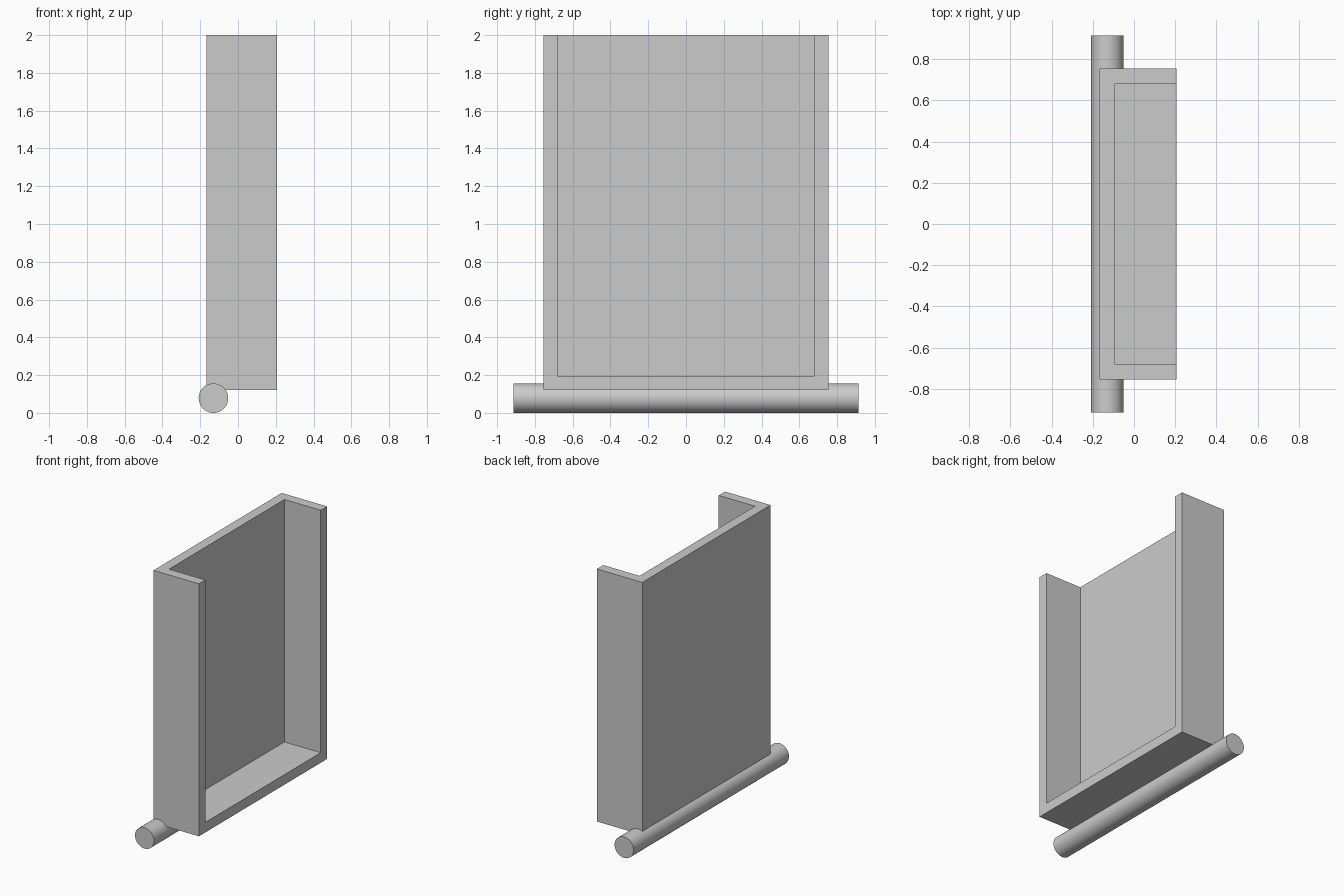
import bpy
import bmesh
from math import radians
from mathutils import Matrix

default = bpy.data.objects.get("Cube")
if default:
    bpy.data.objects.remove(default, do_unlink=True)

grey = bpy.data.materials.new("plain grey")
grey.use_nodes = True
colour = (0.6, 0.6, 0.6, 1)
grey.diffuse_color = colour
grey.node_tree.nodes["Principled BSDF"].inputs["Base Color"].default_value = colour


def add_object(name, bm):
    bmesh.ops.recalc_face_normals(bm, faces=bm.faces)
    mesh = bpy.data.meshes.new(name)
    bm.to_mesh(mesh)
    bm.free()
    mesh.materials.append(grey)
    obj = bpy.data.objects.new(name, mesh)
    bpy.context.collection.objects.link(obj)
    return obj


# Tray: a solid block, hollowed so that it opens to +x and to the top
back, mouth = -0.168, 0.206
half_width, base, top = 0.754, 0.12, 2.0
wall = 0.075


def box(bm, x0, x1, half_y, z0, z1):
    size = Matrix.Diagonal((x1 - x0, 2 * half_y, z1 - z0, 1))
    place = Matrix.Translation(((x0 + x1) / 2, 0, (z0 + z1) / 2))
    bmesh.ops.create_cube(bm, size=1, matrix=place @ size)


bm = bmesh.new()
box(bm, back, mouth, half_width, base, top)
tray = add_object("open_tray", bm)

bm = bmesh.new()
box(bm, back + wall, mouth + wall, half_width - wall, base + wall, top + wall)
cutter = add_object("tray_cutter", bm)
cutter.hide_render = True
cutter.hide_set(True)

hollow = tray.modifiers.new("hollow", "BOOLEAN")
hollow.operation = "DIFFERENCE"
hollow.solver = "EXACT"
hollow.object = cutter

# Apply the cut so that no helper is left behind
bpy.context.view_layer.objects.active = tray
tray.select_set(True)
bpy.ops.object.modifier_apply(modifier=hollow.name)
bpy.data.objects.remove(cutter, do_unlink=True)
tray.select_set(False)

# Hinge rod along the lower back edge
radius = 0.078
bm = bmesh.new()
bmesh.ops.create_cone(
    bm, cap_ends=True, segments=64, radius1=radius, radius2=radius, depth=1.828,
    matrix=Matrix.Translation((-0.13, 0, radius)) @ Matrix.Rotation(radians(90), 4, "X"))
rod = add_object("hinge_rod", bm)
bpy.context.view_layer.objects.active = rod
rod.select_set(True)
bpy.ops.object.shade_smooth_by_angle(angle=radians(30))
